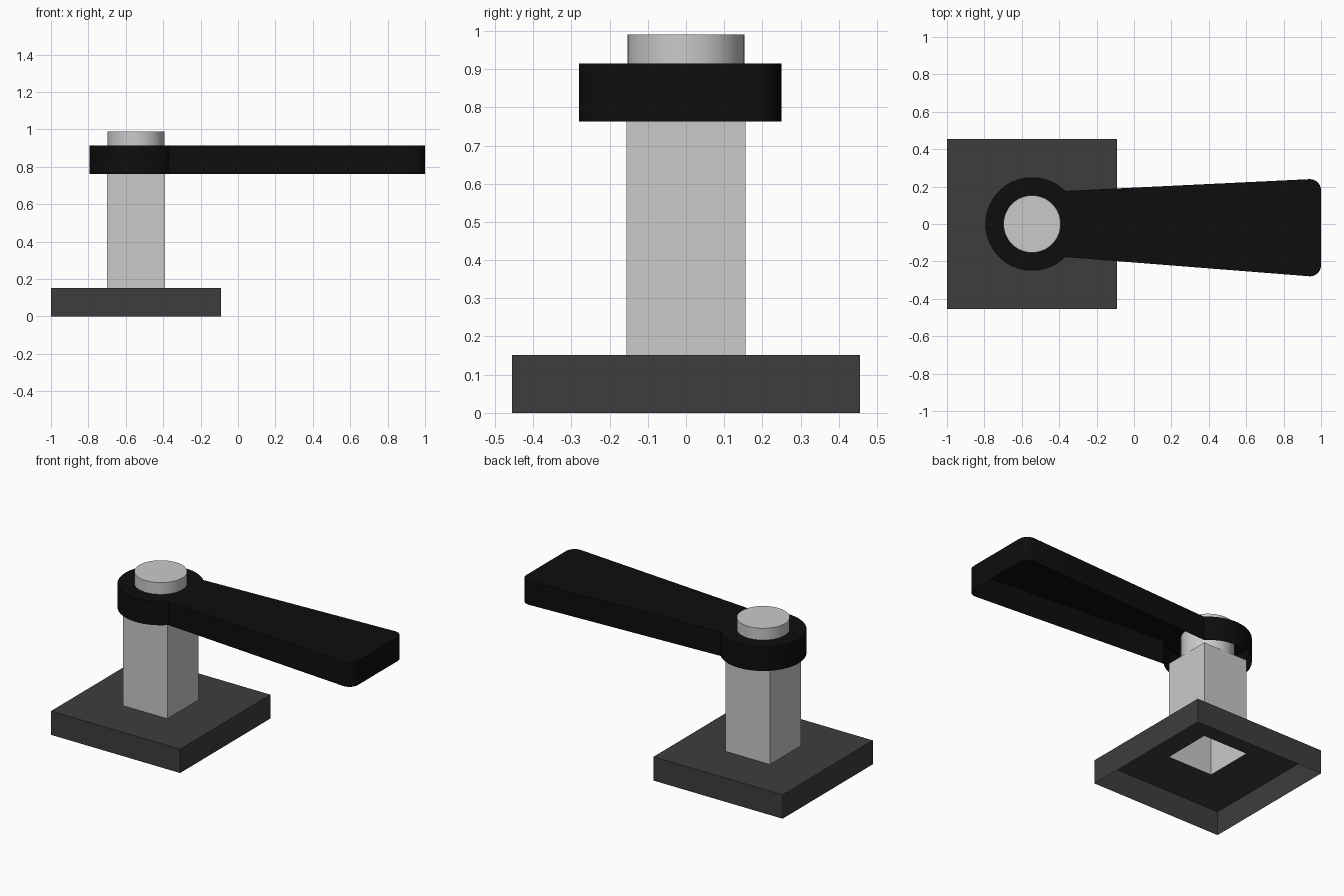
import bpy, bmesh, math

if "Cube" in bpy.data.objects:
    bpy.data.objects.remove(bpy.data.objects["Cube"])

CX = -0.545  # x of the lever axis


def material(name, v):
    m = bpy.data.materials.new(name)
    m.diffuse_color = (v, v, v, 1)
    m.use_nodes = True
    m.node_tree.nodes["Principled BSDF"].inputs["Base Color"].default_value = m.diffuse_color
    return m


def arc(x, y, r, a0, a1, n):
    """Points on an arc, counter-clockwise, angles in degrees."""
    angles = [math.radians(a0 + (a1 - a0) * i / n) for i in range(n + 1)]
    return [(x + r * math.cos(a), y + r * math.sin(a)) for a in angles]


def square(half):
    return [(CX - half, -half), (CX + half, -half), (CX + half, half), (CX - half, half)]


def shell(name, outline, z0, z1, mat, hole=None):
    """Thin shell open at the bottom: walls plus a top, optionally pierced by a hole."""
    bm = bmesh.new()

    def ring(points, z):
        return [bm.verts.new((x, y, z)) for x, y in points]

    def loop_edges(vs):
        return [bm.edges.new((vs[i - 1], vs[i])) for i in range(len(vs))]

    low, top = ring(outline, z0), ring(outline, z1)
    edges = loop_edges(top)
    for i in range(len(low)):
        bm.faces.new((low[i - 1], low[i], top[i], top[i - 1]))
    if hole:
        edges += loop_edges(ring(hole, z1))
        made = bmesh.ops.triangle_fill(bm, edges=edges, use_beauty=True, normal=(0, 0, 1))
        caps = [g for g in made["geom"] if isinstance(g, bmesh.types.BMFace)]
    else:
        caps = [bm.faces.new(top)]
    for f in caps:
        f.normal_update()
        if f.normal.z < 0:
            f.normal_flip()
    me = bpy.data.meshes.new(name)
    bm.to_mesh(me)
    bm.free()
    me.materials.append(mat)
    ob = bpy.data.objects.new(name, me)
    bpy.context.collection.objects.link(ob)
    bpy.ops.object.select_all(action='DESELECT')
    ob.select_set(True)
    bpy.context.view_layer.objects.active = ob
    bpy.ops.object.shade_smooth_by_angle(angle=math.radians(30))
    return ob


dark_grey = material("dark grey", 0.047)
light_grey = material("light grey", 0.59)
black = material("black", 0.004)

pin_circle = arc(CX, 0, 0.153, 0, 352.5, 47)

# Square mounting plate and hollow square post
shell("base_plate", square(0.455), 0, 0.152, dark_grey, square(0.156))
shell("post", square(0.156), 0.152, 0.763, light_grey, pin_circle)

# Round pin through the lever hub
shell("pin", pin_circle, 0.763, 0.99, light_grey)

# Lever: round hub flaring into a handle with rounded end corners
lever = (arc(CX, 0, 0.25, 45, 315, 40)
         + arc(0.94, -0.22, 0.06, -87, 0, 6)
         + arc(0.94, 0.18, 0.06, 0, 87, 6))
shell("lever", lever, 0.763, 0.915, black, pin_circle)
